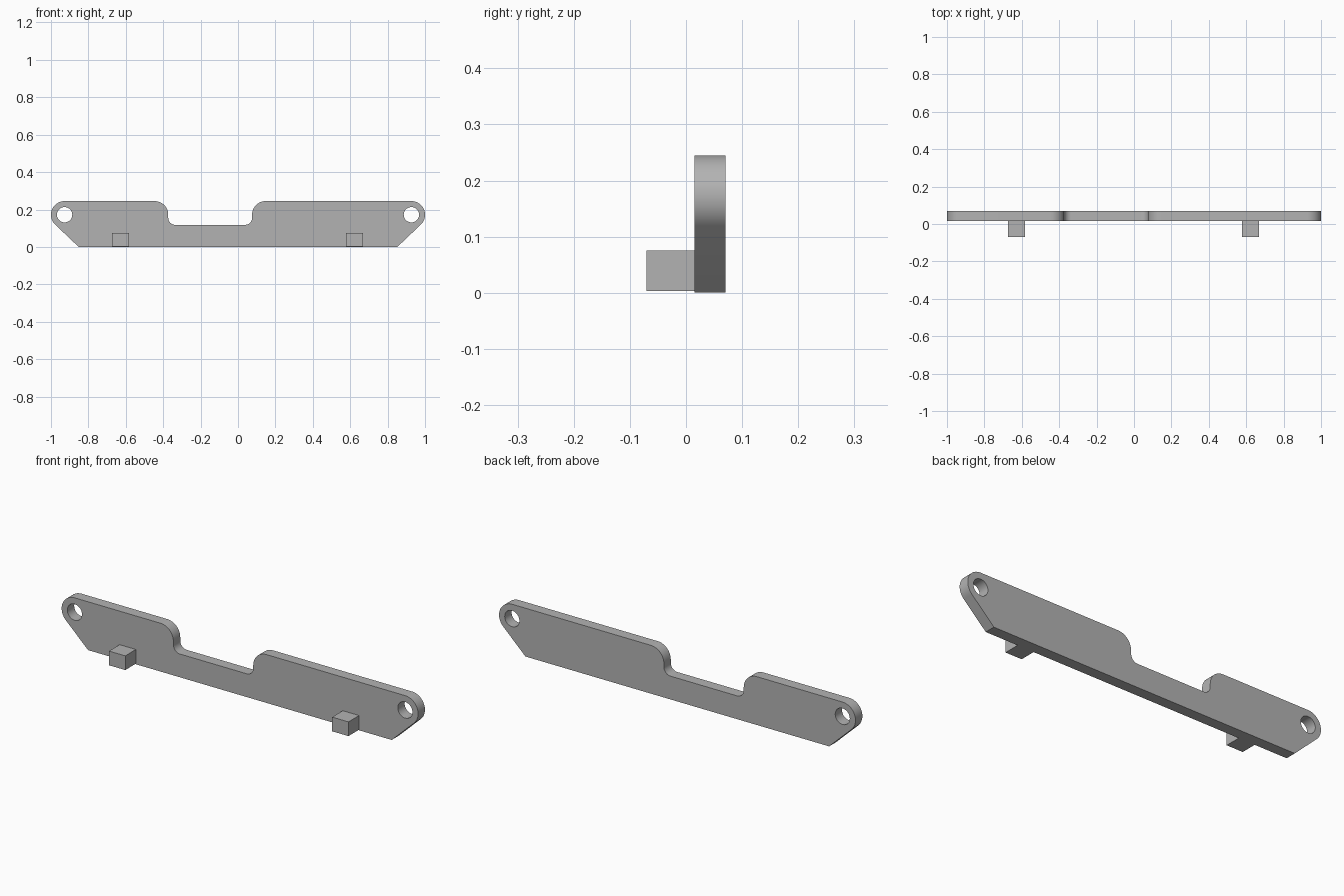
import bpy, bmesh, math

if "Cube" in bpy.data.objects:
    bpy.data.objects.remove(bpy.data.objects["Cube"])

# One plain grey for the whole bracket
grey = bpy.data.materials.new("plain_grey")
grey.use_nodes = True
colour = (0.45, 0.45, 0.45, 1)
grey.diffuse_color = colour
grey.node_tree.nodes["Principled BSDF"].inputs["Base Color"].default_value = colour

TOP, FLOOR = 0.245, 0.118            # plate top and notch floor heights
R, FILLET, HOLE = 0.073, 0.037, 0.041
EYE_X, EYE_Z = 1 - R, TOP - R        # centre of each rounded end
FOOT_X = 0.852                       # end of the flat bottom edge
NOTCH_L, NOTCH_R = -0.373, 0.075
FRONT, BACK = 0.015, 0.07


def arc(cx, cz, r, start, end, steps=12):
    """Points along an arc, angles in degrees."""
    angles = [math.radians(start + (end - start) * i / steps) for i in range(steps + 1)]
    return [(cx + r * math.cos(a), cz + r * math.sin(a)) for a in angles]


# Angle at which the sloping edge meets the left rounded end tangentially
dx, dz = EYE_X - FOOT_X, EYE_Z
slope = math.atan2(dz, -dx) + math.asin(R / math.hypot(dx, dz))
touch = math.degrees(slope) + 90

# Plate outline, clockwise from the left foot
left_end = [(-FOOT_X, 0)] + arc(-EYE_X, EYE_Z, R, touch, 90, 20)
notch = (arc(NOTCH_L - R, EYE_Z, R, 90, 0)
         + arc(NOTCH_L + FILLET, FLOOR + FILLET, FILLET, 180, 270)
         + arc(NOTCH_R - FILLET, FLOOR + FILLET, FILLET, 270, 360)
         + arc(NOTCH_R + R, EYE_Z, R, 180, 90))
right_end = [(-x, z) for x, z in reversed(left_end)]
outlines = [left_end + notch + right_end]
outlines += [arc(s * EYE_X, EYE_Z, HOLE, 0, 360, 40)[:-1] for s in (-1, 1)]

# Filled curve with holes, turned into a mesh plate
curve = bpy.data.curves.new("plate_profile", "CURVE")
curve.dimensions = "2D"
curve.fill_mode = "BOTH"
curve.extrude = (BACK - FRONT) / 2
for points in outlines:
    spline = curve.splines.new("POLY")
    spline.points.add(len(points) - 1)
    for p, (x, z) in zip(spline.points, points):
        p.co = (x, z, 0, 1)
    spline.use_cyclic_u = True
profile = bpy.data.objects.new("plate_profile", curve)
bpy.context.collection.objects.link(profile)
profile.rotation_euler.x = math.pi / 2
profile.location.y = (FRONT + BACK) / 2
bpy.context.view_layer.update()
mesh = bpy.data.meshes.new_from_object(profile.evaluated_get(bpy.context.evaluated_depsgraph_get()))
mesh.transform(profile.matrix_world)
bpy.data.objects.remove(profile)

bm = bmesh.new()
bm.from_mesh(mesh)
bmesh.ops.remove_doubles(bm, verts=bm.verts, dist=0.0001)
bmesh.ops.recalc_face_normals(bm, faces=bm.faces)
bm.to_mesh(mesh)
bm.free()
mesh.materials.clear()
mesh.materials.append(grey)
plate = bpy.data.objects.new("mounting_plate", mesh)
bpy.context.collection.objects.link(plate)
bpy.ops.object.select_all(action="DESELECT")
plate.select_set(True)
bpy.context.view_layer.objects.active = plate
bpy.ops.object.shade_smooth_by_angle(angle=math.radians(30))

# Two square pegs on the front face
for name, x in (("right_peg", -0.629), ("left_peg", 0.623)):
    bpy.ops.mesh.primitive_cube_add(size=1, location=(x, (FRONT - 0.07) / 2, 0.039))
    peg = bpy.context.object
    peg.name = name
    peg.scale = (0.091, FRONT + 0.07, 0.072)
    peg.data.materials.append(grey)
